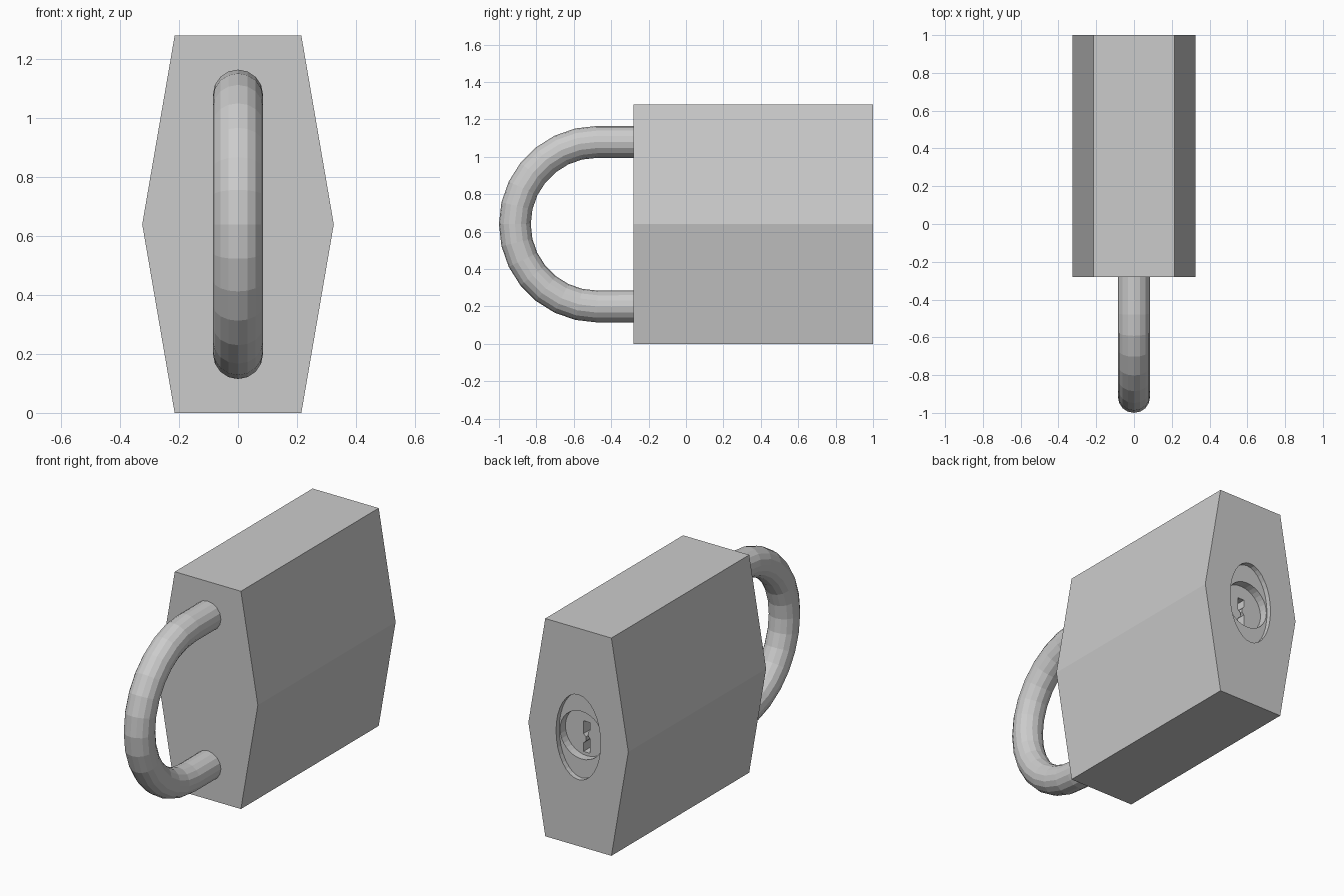
import bpy, bmesh, math

if "Cube" in bpy.data.objects:
    bpy.data.objects.remove(bpy.data.objects["Cube"])


def prism(name, profile, y0, y1):
    """Extrude an (x, z) profile along y."""
    bm = bmesh.new()
    face = bm.faces.new([bm.verts.new((x, y0, z)) for x, z in profile])
    ext = bmesh.ops.extrude_face_region(bm, geom=[face])
    for v in ext["geom"]:
        if isinstance(v, bmesh.types.BMVert):
            v.co.y = y1
    bmesh.ops.recalc_face_normals(bm, faces=bm.faces)
    mesh = bpy.data.meshes.new(name)
    bm.to_mesh(mesh)
    bm.free()
    obj = bpy.data.objects.new(name, mesh)
    bpy.context.collection.objects.link(obj)
    return obj


def ellipse(rx, rz, cz, n=32):
    return [(rx * math.cos(2 * math.pi * i / n), cz + rz * math.sin(2 * math.pi * i / n))
            for i in range(n)]


def carve(target, cutter):
    bpy.context.view_layer.objects.active = target
    mod = target.modifiers.new("carve", "BOOLEAN")
    mod.operation = "DIFFERENCE"
    mod.solver = "EXACT"
    mod.object = cutter
    bpy.ops.object.modifier_apply(modifier=mod.name)
    bpy.data.objects.remove(cutter)


MID = 0.64

# Hexagonal lock body
body = prism("lock_body", [(-0.215, 0), (0.215, 0), (0.325, MID),
                           (0.215, 1.28), (-0.215, 1.28), (-0.325, MID)], -0.28, 1.0)

# Stepped recess: shallow oval, then deeper round cylinder face
carve(body, prism("oval_cutter", ellipse(0.145, 0.25, MID), 0.97, 1.1))
carve(body, prism("round_cutter", ellipse(0.14, 0.14, MID), 0.92, 1.1))

# Keyhole with a zigzag warding profile
keyhole = [(-0.02, -0.12), (0.022, -0.12), (0.022, -0.07), (0.006, -0.055),
           (0.006, -0.03), (0.022, -0.015), (0.022, 0.06), (-0.02, 0.06),
           (-0.02, 0.015), (-0.006, 0.0), (-0.006, -0.02), (-0.02, -0.035)]
carve(body, prism("keyhole_cutter", [(x, MID + z) for x, z in keyhole], 0.8, 1.1))

# Shackle: round bar with two straight legs and a half-circle bend
R, BAR, CY = 0.44, 0.085, -0.475
path = [(-0.26, MID + R)]
for i in range(15):
    a = math.pi * i / 14
    path.append((CY - R * math.sin(a), MID + R * math.cos(a)))
path.append((-0.26, MID - R))

curve = bpy.data.curves.new("shackle", "CURVE")
curve.dimensions = "3D"
curve.bevel_depth = BAR
curve.bevel_resolution = 6
curve.use_fill_caps = True
spline = curve.splines.new("POLY")
spline.points.add(len(path) - 1)
for p, (y, z) in zip(spline.points, path):
    p.co = (0, y, z, 1)
spline.use_smooth = False
shackle = bpy.data.objects.new("shackle", curve)
bpy.context.collection.objects.link(shackle)
bpy.ops.object.select_all(action="DESELECT")
shackle.select_set(True)
bpy.context.view_layer.objects.active = shackle
bpy.ops.object.convert(target="MESH")
